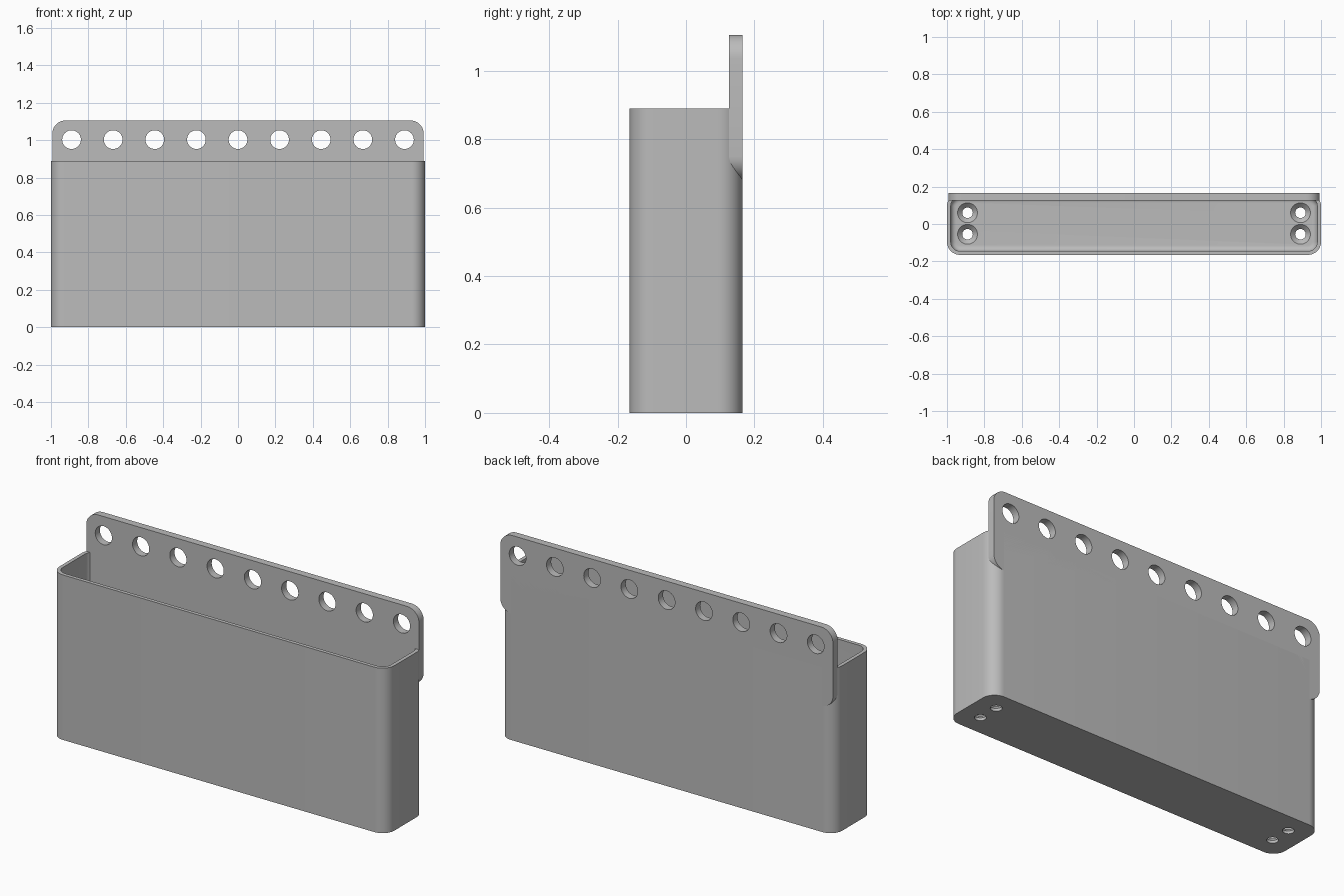
import bpy
import bmesh
from math import sin, cos, pi, radians, sqrt
from mathutils import Matrix, Vector

default = bpy.data.objects.get("Cube")
if default:
    bpy.data.objects.remove(default, do_unlink=True)

grey = bpy.data.materials.new("plain grey")
grey.use_nodes = True
grey.diffuse_color = (0.5, 0.5, 0.5, 1)
grey.node_tree.nodes["Principled BSDF"].inputs["Base Color"].default_value = (0.5, 0.5, 0.5, 1)


def outline(half_x, half_y, radius, steps=10):
    """Points of a rounded rectangle, counter-clockwise."""
    points = []
    for quarter, (sx, sy) in enumerate([(1, 1), (-1, 1), (-1, -1), (1, -1)]):
        for i in range(steps + 1):
            a = (quarter + i / steps) * pi / 2
            points.append((sx * (half_x - radius) + radius * cos(a),
                           sy * (half_y - radius) + radius * sin(a)))
    return points


def loft(name, half_x, half_y, radius, levels, place=Matrix()):
    """Closed solid through rounded outlines; each level is (inset, height)."""
    bm = bmesh.new()
    rings = []
    for inset, z in levels:
        points = outline(half_x - inset, half_y - inset, max(radius - inset, 0.004))
        rings.append([bm.verts.new((x, y, z)) for x, y in points])
    count = len(rings[0])
    for low, high in zip(rings, rings[1:]):
        for i in range(count):
            j = (i + 1) % count
            bm.faces.new((low[i], low[j], high[j], high[i]))
    bm.faces.new(list(reversed(rings[0])))
    bm.faces.new(rings[-1])
    bmesh.ops.remove_doubles(bm, verts=bm.verts, dist=1e-5)
    bm.transform(place)
    bmesh.ops.recalc_face_normals(bm, faces=bm.faces)
    mesh = bpy.data.meshes.new(name)
    bm.to_mesh(mesh)
    bm.free()
    mesh.materials.append(grey)
    obj = bpy.data.objects.new(name, mesh)
    bpy.context.collection.objects.link(obj)
    return obj


def round_cutter(name, profile, place):
    """Turned cutter; profile is a list of (radius, height)."""
    big = max(r for r, z in profile)
    # A tiny core keeps the outline circular at every level
    bm = bmesh.new()
    rings = []
    for r, z in profile:
        rings.append([bm.verts.new((r * cos(i * pi / 20), r * sin(i * pi / 20), z))
                      for i in range(40)])
    for low, high in zip(rings, rings[1:]):
        for i in range(40):
            j = (i + 1) % 40
            bm.faces.new((low[i], low[j], high[j], high[i]))
    bm.faces.new(list(reversed(rings[0])))
    bm.faces.new(rings[-1])
    bm.transform(place)
    mesh = bpy.data.meshes.new(name)
    bm.to_mesh(mesh)
    bm.free()
    obj = bpy.data.objects.new(name, mesh)
    bpy.context.collection.objects.link(obj)
    obj.hide_render = True
    return obj


def drill(target, cutters):
    """Cut the holes, then discard the cutters."""
    bpy.ops.object.select_all(action='DESELECT')
    target.select_set(True)
    bpy.context.view_layer.objects.active = target
    for cutter in cutters:
        mod = target.modifiers.new("hole", 'BOOLEAN')
        mod.operation = 'DIFFERENCE'
        mod.solver = 'EXACT'
        mod.object = cutter
        bpy.ops.object.modifier_apply(modifier=mod.name)
        bpy.data.objects.remove(cutter, do_unlink=True)
    bpy.ops.object.shade_smooth_by_angle(angle=radians(30))


# Open bin: outer wall, rim, inner wall and filleted floor
wall, floor, fillet, height = 0.02, 0.04, 0.03, 0.89
levels = [(0, 0), (0, height), (wall, height)]
for i in range(7):
    a = i / 6 * pi / 2
    levels.append((wall + fillet * (1 - cos(a)), floor + fillet * (1 - sin(a))))
bin_body = loft("bin", 1.0, 0.165, 0.07, levels)

# Countersunk screw holes at both ends of the floor
screw = [(0.028, -0.05), (0.028, floor - 0.025), (0.053, floor), (0.053, floor + 0.02)]
drill(bin_body, [round_cutter("screw_hole", screw, Matrix.Translation((x, y, 0)))
                 for x in (-0.89, 0.89) for y in (-0.055, 0.06)])

# Hanging plate, standing upright at the back
bottom, top = 0.68, 1.105
upright = Matrix.Translation((0, 0.165, (bottom + top) / 2)) @ Matrix.Rotation(pi / 2, 4, 'X')
plate = loft("hanging_plate", 0.993, (top - bottom) / 2, 0.07, [(0, 0), (0, 0.04)], upright)

# Row of nine round peg holes
drill(plate, [round_cutter("peg_hole", [(0.05, -0.1), (0.05, 0.1)],
                           Matrix.Translation((x * 0.2225, 0.145, 1.003))
                           @ Matrix.Rotation(pi / 2, 4, 'X'))
              for x in range(-4, 5)])
